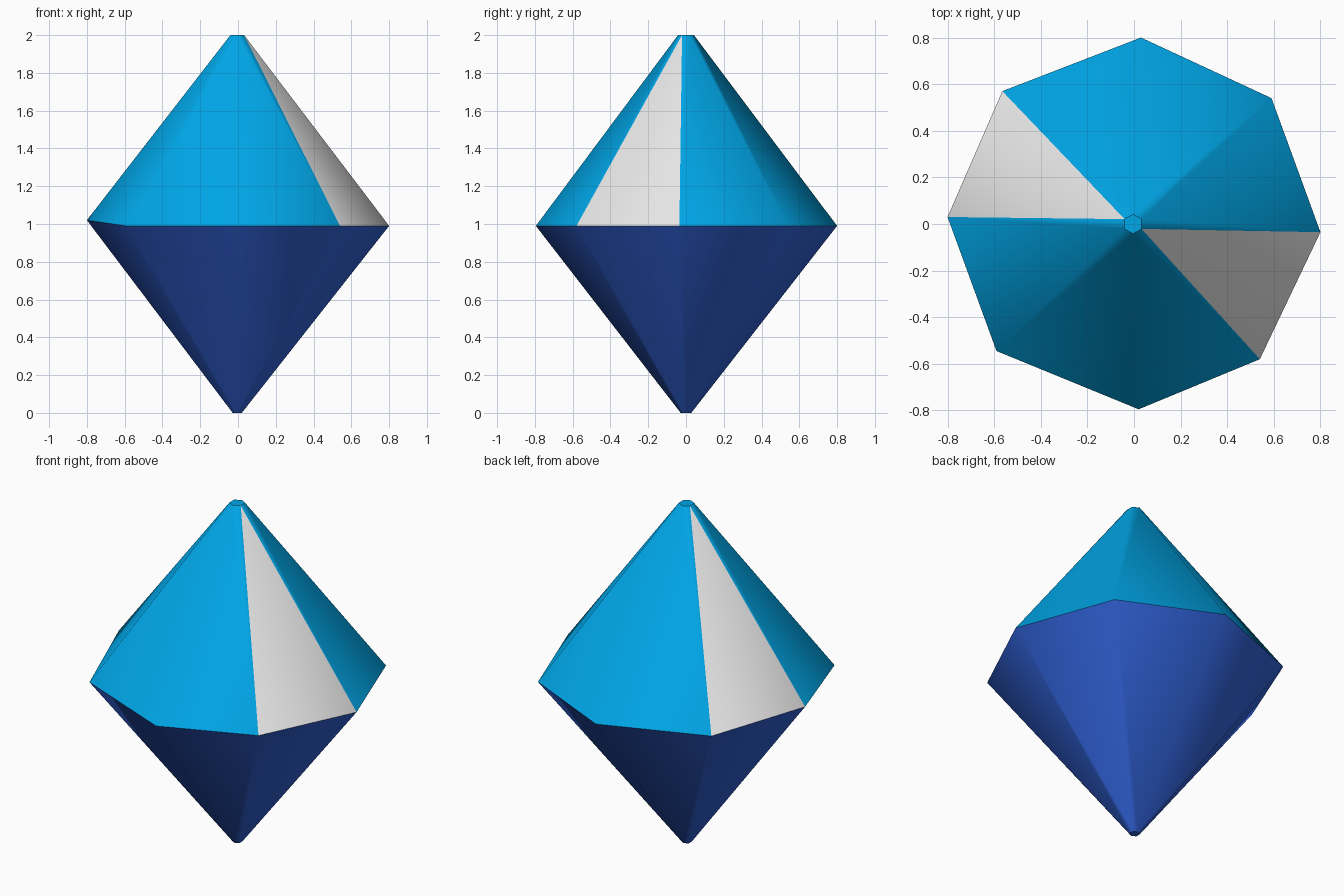
import bpy, bmesh, math

if "Cube" in bpy.data.objects:
    bpy.data.objects.remove(bpy.data.objects["Cube"])


def material(name, rgb):
    m = bpy.data.materials.new(name)
    m.diffuse_color = (*rgb, 1)
    m.use_nodes = True
    m.node_tree.nodes["Principled BSDF"].inputs["Base Color"].default_value = m.diffuse_color
    return m


SKY = material("sky blue", (0.0, 0.39, 0.82))
WHITE = material("soft white", (0.8, 0.8, 0.8))
ROYAL = material("royal blue", (0.031, 0.124, 0.70))

# Slightly uneven eight-sided waist, counter-clockwise from the right
WAIST = [(0.80, -0.035, 0.99), (0.59, 0.54, 0.99), (0.03, 0.80, 0.99),
         (-0.565, 0.57, 0.99), (-0.80, 0.03, 1.02), (-0.59, -0.545, 0.99),
         (0.02, -0.795, 0.99), (0.54, -0.58, 0.99)]


def half(name, tip_z, tip_r, mats, white_edges=()):
    """Facets from the waist to a small six-sided tip."""
    bm = bmesh.new()
    ring = [bm.verts.new(p) for p in WAIST]
    tip = []
    for k in range(6):
        a = math.radians(30 + 60 * k)
        tip.append(bm.verts.new((tip_r * math.cos(a) - 0.004, tip_r * math.sin(a), tip_z)))
    up = tip_z > 1

    def face(verts):
        return bm.faces.new(verts if up else verts[::-1])

    # Each waist edge goes to the tip corner nearest in direction
    n = len(ring)
    near = []
    for i in range(n):
        mid = ring[i].co + ring[(i + 1) % n].co
        a = math.degrees(math.atan2(mid.y, mid.x))
        near.append(round((a - 30) / 60) % 6)
    for i in range(n):
        j = (i + 1) % n
        f = face([ring[i], ring[j], tip[near[i]]])
        f.material_index = 1 if i in white_edges else 0
        if near[i] != near[j]:
            face([ring[j], tip[near[j]], tip[near[i]]])
    cap = face(tip)
    for f in bm.faces:
        f.smooth = f is not cap
    me = bpy.data.meshes.new(name)
    bm.to_mesh(me)
    bm.free()
    for m in mats:
        me.materials.append(m)
    ob = bpy.data.objects.new(name, me)
    bpy.context.collection.objects.link(ob)
    return ob


# Upper crown with two opposite white facets, and the lower point
half("upper_crown", 2.0, 0.042, [SKY, WHITE], white_edges=(3, 7))
half("lower_point", 0.0, 0.028, [ROYAL])
